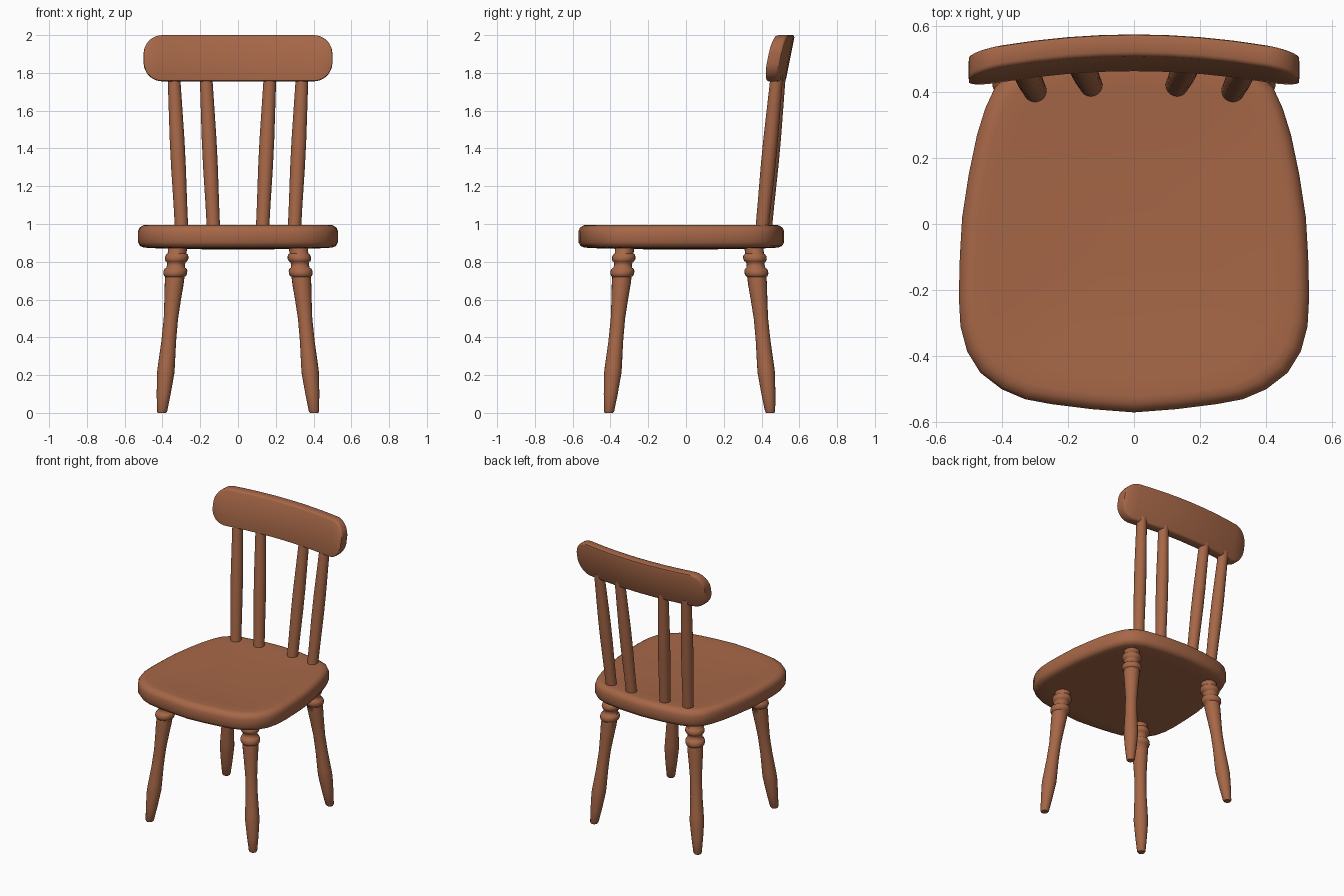
import bpy, bmesh, math

if "Cube" in bpy.data.objects:
    bpy.data.objects.remove(bpy.data.objects["Cube"])

wood = bpy.data.materials.new("warm brown wood")
wood.diffuse_color = (0.38, 0.135, 0.063, 1)
wood.use_nodes = True
wood.node_tree.nodes["Principled BSDF"].inputs["Base Color"].default_value = wood.diffuse_color


def loft(name, rings, angle=50):
    """Skin a list of closed point rings and cap both ends."""
    bm = bmesh.new()
    vs = [[bm.verts.new(p) for p in r] for r in rings]
    n = len(rings[0])
    for a, b in zip(vs, vs[1:]):
        for i in range(n):
            j = (i + 1) % n
            bm.faces.new((a[i], a[j], b[j], b[i]))
    bm.faces.new(vs[0][::-1])
    bm.faces.new(vs[-1])
    bmesh.ops.recalc_face_normals(bm, faces=bm.faces)
    me = bpy.data.meshes.new(name)
    bm.to_mesh(me)
    bm.free()
    ob = bpy.data.objects.new(name, me)
    bpy.context.collection.objects.link(ob)
    me.materials.append(wood)
    bpy.ops.object.select_all(action='DESELECT')
    ob.select_set(True)
    bpy.context.view_layer.objects.active = ob
    bpy.ops.object.shade_smooth_by_angle(angle=math.radians(angle))
    return ob


def turned(name, low, high, profile, sides=20):
    """Slanted turned post through two points; profile is (z, radius)."""
    rings = []
    for z, r in profile:
        t = (z - low[2]) / (high[2] - low[2])
        cx = low[0] + t * (high[0] - low[0])
        cy = low[1] + t * (high[1] - low[1])
        rings.append([(cx + r * math.cos(2 * math.pi * i / sides),
                       cy + r * math.sin(2 * math.pi * i / sides), z)
                      for i in range(sides)])
    return loft(name, rings)


# Seat: half outline mirrored, stacked with rounded edges and a dished top
half = [(0, -0.57), (0.13, -0.56), (0.25, -0.545), (0.33, -0.53), (0.40, -0.50),
        (0.465, -0.45), (0.505, -0.385), (0.525, -0.31), (0.53, -0.22),
        (0.527, -0.1), (0.52, 0.02), (0.50, 0.15), (0.475, 0.27), (0.45, 0.35),
        (0.42, 0.415), (0.37, 0.46), (0.30, 0.487), (0.16, 0.51), (0, 0.52)]
outline = half + [(-x, y) for x, y in half[-2:0:-1]]
layers = [(0.1, 0.865), (0.5, 0.867), (0.8, 0.871), (0.94, 0.875), (0.98, 0.884),
          (1.0, 0.905), (1.0, 0.96), (0.985, 0.98), (0.95, 0.993), (0.91, 0.995),
          (0.8, 0.992), (0.6, 0.986), (0.35, 0.981), (0.1, 0.98)]
cy = -0.03
loft("seat", [[(x * s, cy + (y - cy) * s, z) for x, y in outline] for s, z in layers])

# Turned legs with two bead rings
leg = [(0, 0.022), (0.008, 0.027), (0.1, 0.037), (0.21, 0.046), (0.25, 0.045),
       (0.38, 0.039), (0.50, 0.038), (0.60, 0.044), (0.68, 0.050), (0.72, 0.051),
       (0.725, 0.058), (0.737, 0.063), (0.752, 0.063), (0.763, 0.058), (0.768, 0.050),
       (0.785, 0.047), (0.798, 0.050), (0.803, 0.057), (0.813, 0.062), (0.827, 0.062),
       (0.838, 0.057), (0.843, 0.050), (0.885, 0.050)]
for side, s in (("left", -1), ("right", 1)):
    for end, y0, y1 in (("front", -0.408, -0.325), ("back", 0.446, 0.360)):
        turned(f"{end}_{side}_leg", (s * 0.403, y0, 0), (s * 0.320, y1, 0.87), leg)

# Back spindles
spindle = [(0.95, 0.035), (1.1, 0.036), (1.3, 0.039), (1.45, 0.039),
           (1.62, 0.036), (1.79, 0.033)]
for side, s in (("left", -1), ("right", 1)):
    for pos, x0, y0, x1, y1 in (("outer", 0.300, 0.405, 0.338, 0.478),
                                ("inner", 0.131, 0.422, 0.168, 0.492)):
        turned(f"{pos}_{side}_spindle", (s * x0, y0, 1.0), (s * x1, y1, 1.755), spindle)

# Top rail: bowed, leaning board with rounded corners, built from x sections
R, W, Z0, Z1, T, B = 0.1, 0.5, 1.755, 2.0, 0.067, 0.012
corner = [W - R + R * math.sin(math.radians(a)) for a in range(0, 91, 10)]
xs = [-x for x in corner[::-1]] + [-0.4 + 0.1 * i for i in range(1, 8)] + corner
rings = []
for i, x in enumerate(xs):
    d = max(0, abs(x) - (W - R))
    cut = R - math.sqrt(max(0, R * R - d * d))
    lo, hi = Z0 + cut, Z1 - cut
    k = 0.008 if i in (0, len(xs) - 1) else 0
    f, b = k, T - k
    section = [(f + B, lo), (b - B, lo), (b - B * .3, lo + B * .3), (b, lo + B),
               (b, hi - B), (b - B * .3, hi - B * .3), (b - B, hi), (f + B, hi),
               (f + B * .3, hi - B * .3), (f, hi - B), (f, lo + B), (f + B * .3, lo + B * .3)]
    bow = 0.46 - 0.052 * (x / W) ** 2
    rings.append([(x, bow + t + (z - Z0) * 0.2, z) for t, z in section])
loft("top_rail", rings)
